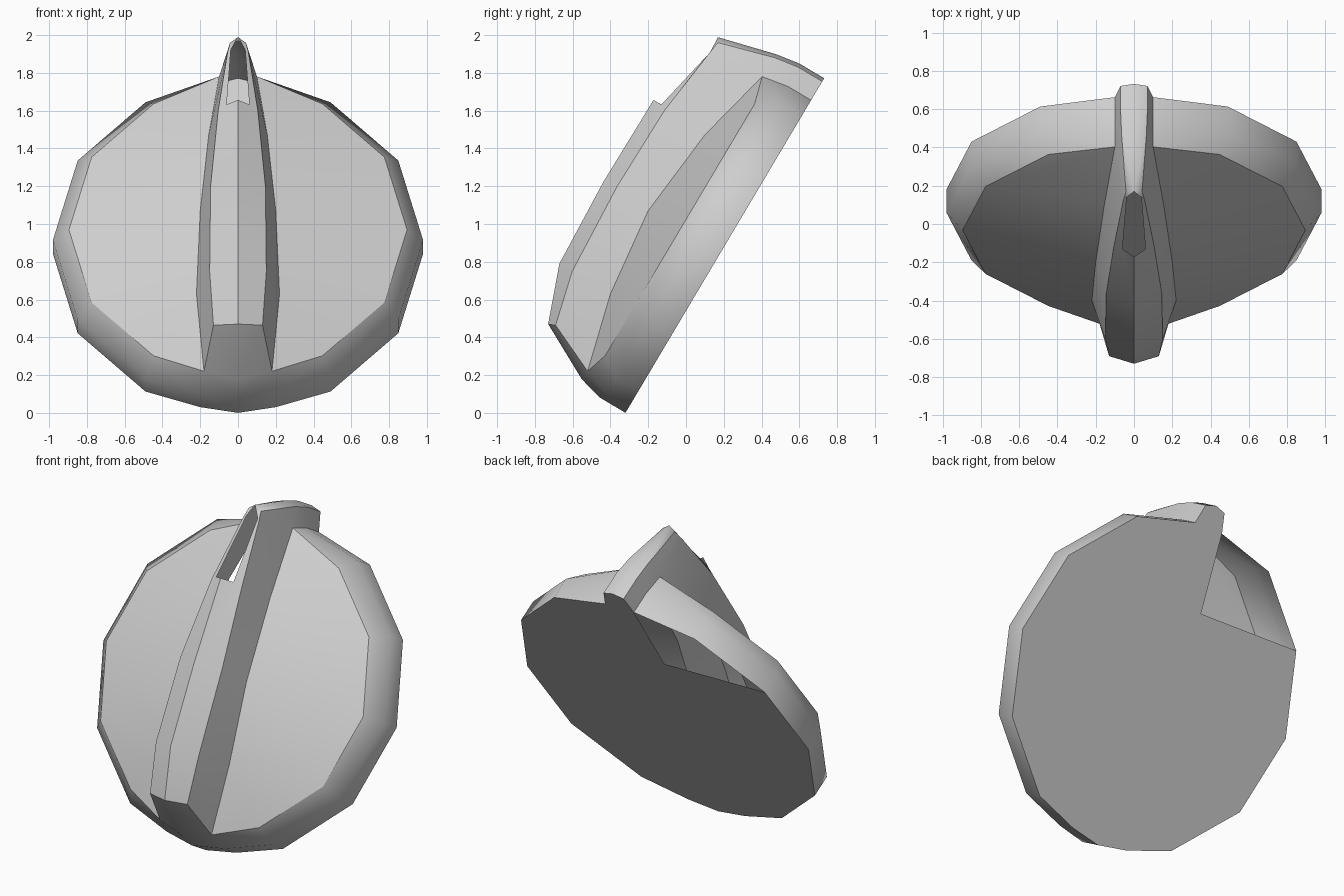
import bpy, bmesh
from math import sin, cos, radians
from mathutils import Matrix, Vector

cube = bpy.data.objects.get("Cube")
if cube:
    bpy.data.objects.remove(cube)

grey = bpy.data.materials.new("light_grey")
grey.use_nodes = True
colour = (0.62, 0.62, 0.62, 1)
grey.diffuse_color = colour
grey.node_tree.nodes["Principled BSDF"].inputs["Base Color"].default_value = colour

# Lay the knob flat (x across, y along the grip, z out of the back), then lean it
LEAN = Matrix.Translation((0, 0.18, 0.843)) @ Matrix.Rotation(radians(59.3), 4, 'X')

P = {}


def row(name, *points):
    for i, p in enumerate(points):
        P[name + str(i)] = Vector(p)


def ring(name, radius, height):
    for k in range(1, 6):
        a = radians(30 * k - 90)
        P[name + str(k)] = Vector((radius * cos(a), radius * sin(a), height))


# Rings of the disc: back edge, top of the wall, edge of the domed face
ring("B", 0.98, 0)
ring("M", 0.98, 0.14)
ring("T", 0.895, 0.247)
P["B0"], P["M0"] = Vector((0, -0.98, 0)), Vector((0, -0.98, 0.16))
P["Bx"], P["Mx"] = Vector((0.2, -0.945, 0)), Vector((0.2, -0.945, 0.14))
P["Z"] = Vector((0, -0.945, 0.29))

# Lines along the grip: foot, shoulder, ridge, pointer slot
row("J", (0.18, -0.893, 0.285), (0.22, -0.48, 0.39), (0.2, 0, 0.443),
    (0.155, 0.5, 0.39), (0.1, 0.92, 0.287))
row("S", (0.13, -0.77, 0.555), (0.15, -0.48, 0.625), (0.145, 0.03, 0.65),
    (0.105, 0.5, 0.64), (0.055, 0.89, 0.59))
row("R", (0, -0.785, 0.592), (0, -0.48, 0.704), (0, 0.01, 0.725), (0, 0.52, 0.718))
row("P", (0.06, 0.52, 0.67), (0.038, 0.91, 0.585))

# Lines down the tip of the grip: wall foot, wall edge, centre
row("W", (0.1, 0.945, 0), (0.1, 0.945, 0.143))
row("V", (0.07, 1.06, 0), (0.07, 1.06, 0.15), (0.065, 1.04, 0.28), (0.042, 0.955, 0.58))
row("C", (0, 1.08, 0), (0, 1.08, 0.152), (0, 1.06, 0.281), (0, 0.98, 0.594))


def strip(a, b, first, last):
    return [f"{a}{i} {a}{i + 1} {b}{i + 1} {b}{i}" for i in range(first, last)]


def make(name, groups, inside, split=()):
    """Mirrored shell; edges between different groups stay sharp."""
    bm = bmesh.new()
    tags = bm.faces.layers.int.new("group")
    made = {}

    def vert(key, side):
        p = P[key].copy()
        p.x *= side
        spot = tuple(round(c, 4) for c in p)
        if spot not in made:
            made[spot] = bm.verts.new(p)
        return made[spot]

    for number, (group, faces) in enumerate(groups.items()):
        for face in faces:
            for side in (1, -1):
                f = bm.faces.new([vert(k, side) for k in face.split()])
                f[tags] = 2 * number + (side < 0 and group in split)
    finish(name, bm, inside, tags)


def finish(name, bm, inside, tags=None):
    for f in bm.faces:
        f.smooth = tags is not None
        f.normal_update()
        if f.normal.dot(f.calc_center_median() - Vector(inside)) < 0:
            f.normal_flip()
    for e in bm.edges:
        if tags and len({f[tags] for f in e.link_faces}) > 1:
            e.smooth = False
    bm.transform(LEAN)
    mesh = bpy.data.meshes.new(name)
    bm.to_mesh(mesh)
    bm.free()
    mesh.materials.append(grey)
    bpy.context.collection.objects.link(bpy.data.objects.new(name, mesh))


# Disc: wall, chamfer, domed face and the rounded lower end of the grip
make("knob_disc", {
    "rim": strip("B", "M", 1, 5) + strip("M", "T", 1, 5) + [
        "B0 Bx Mx M0", "Bx B1 M1 Mx", "Mx M1 T1 J0", "M0 Mx J0 Z",
        "B5 W0 W1 M5", "M5 W1 J4 T5", "Z J0 S0 R0"],
    "dome": [f"T{i} T{i + 1} J{i} J{i - 1}" for i in range(1, 5)],
}, (0, 0, 0.1), split=("dome",))

# Grip: flanks, roof with open pointer slot, and the tip
make("grip", {
    "flank": strip("J", "S", 0, 4) + [
        "J4 S4 V3 V2", "W1 J4 V2 V1", "W0 W1 V1 V0"],
    "roof": strip("S", "R", 0, 2) + ["S2 R2 R3 P0 S3", "S3 P0 P1 S4"],
    "tip": strip("V", "C", 0, 3) + ["S4 P1 C3 V3"],
}, (0, 0, 0.1), split=("roof",))

# Back plate with an open corner beside the tip
half = "Bx B1 B2 B3 B4 B5 W0 V0".split()
outline = [P["B0"]] + [P[k] for k in half] + [P["C0"]]
for key in reversed(half):
    if key == "B5":
        outline.append(Vector((-0.145, 0.474, 0)))
    else:
        outline.append(Vector((-P[key].x, P[key].y, 0)))
plate = bmesh.new()
plate.faces.new([plate.verts.new(p) for p in outline])
finish("back_plate", plate, (0, 0, 1))
